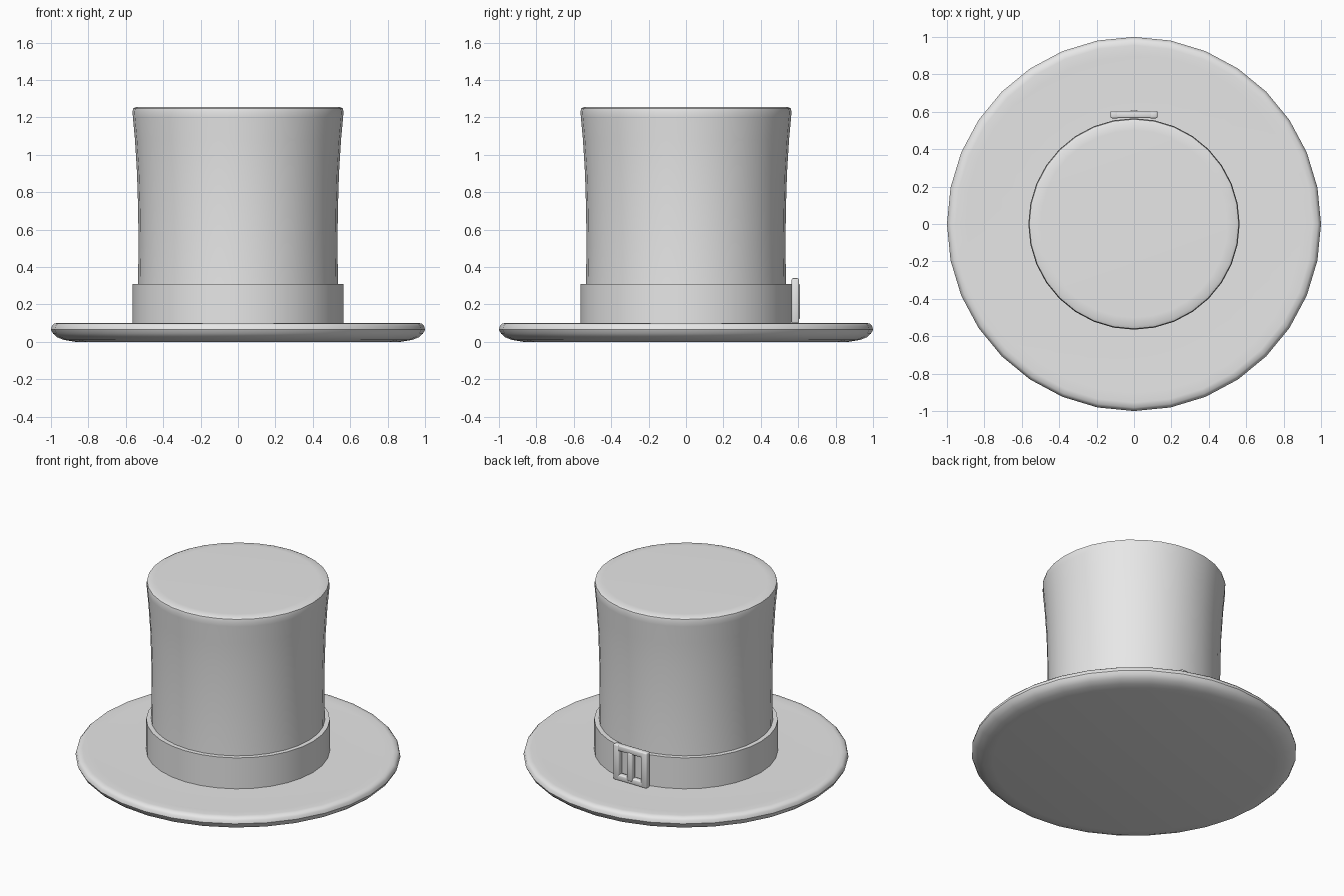
import bpy, bmesh, math
from mathutils import Matrix

cube = bpy.data.objects.get("Cube")
if cube:
    bpy.data.objects.remove(cube, do_unlink=True)

# One plain grey felt for the whole hat
felt = bpy.data.materials.new("grey_felt")
felt.use_nodes = True
GREY = (0.8, 0.8, 0.8, 1)
felt.diffuse_color = GREY
felt.node_tree.nodes["Principled BSDF"].inputs["Base Color"].default_value = GREY

SIDES = 32


def finish(name, bm, angle):
    bmesh.ops.recalc_face_normals(bm, faces=bm.faces)
    mesh = bpy.data.meshes.new(name)
    bm.to_mesh(mesh)
    bm.free()
    mesh.materials.append(felt)
    obj = bpy.data.objects.new(name, mesh)
    bpy.context.collection.objects.link(obj)
    bpy.ops.object.select_all(action='DESELECT')
    obj.select_set(True)
    bpy.context.view_layer.objects.active = obj
    bpy.ops.object.shade_smooth_by_angle(angle=math.radians(angle))
    return obj


def lathe(name, profile, angle=40, closed=False):
    """Turn a (radius, height) profile round the z axis."""
    bm = bmesh.new()
    rings = []
    for r, z in profile:
        rings.append([bm.verts.new((r * math.cos(math.tau * i / SIDES),
                                    r * math.sin(math.tau * i / SIDES), z))
                      for i in range(SIDES)])
    pairs = list(zip(rings, rings[1:]))
    if closed:
        pairs.append((rings[-1], rings[0]))
    for a, b in pairs:
        for i in range(SIDES):
            j = (i + 1) % SIDES
            bm.faces.new((a[i], a[j], b[j], b[i]))
    if not closed:
        bm.faces.new(rings[0])
        bm.faces.new(rings[-1])
    return finish(name, bm, angle)


def bar(name, x, y, z, sx, sy, sz, bevel=0.008):
    """Rounded box centred on x, y, z."""
    bm = bmesh.new()
    bmesh.ops.create_cube(bm, size=1, matrix=Matrix.Translation((x, y, z))
                          @ Matrix.Diagonal((sx, sy, sz, 1)))
    bmesh.ops.bevel(bm, geom=bm.edges[:], offset=bevel, segments=2,
                    profile=0.5, affect='EDGES')
    return finish(name, bm, 50)


# Brim: flat disc with a rounded rim
lathe("brim", [(0.87, 0), (0.93, 0.01), (0.968, 0.025), (0.99, 0.045),
               (1.0, 0.065), (0.995, 0.085), (0.982, 0.098), (0.955, 0.102),
               (0.9, 0.1), (0.56, 0.1)])

# Crown: slightly waisted and flared to the top
lathe("crown", [(0.54, 0.09), (0.535, 0.31), (0.532, 0.5), (0.534, 0.7),
                (0.54, 0.9), (0.551, 1.08), (0.562, 1.2), (0.564, 1.23),
                (0.56, 1.248), (0.545, 1.255), (0.5, 1.256)])

# Hat band
lathe("band", [(0.565, 0.09), (0.565, 0.31), (0.53, 0.31), (0.53, 0.09)],
      closed=True)

# Buckle at the back: square frame with a centre prong
BY, BZ = 0.585, 0.22
for side, label in ((-1, "right"), (1, "left")):
    bar("buckle_side_" + label, side * 0.104, BY, BZ, 0.044, 0.04, 0.24)
for z, label in ((0.12, "bottom"), (0.32, "top")):
    bar("buckle_" + label, 0, BY, z, 0.25, 0.038, 0.04)
bar("buckle_prong", 0, BY + 0.004, 0.215, 0.04, 0.042, 0.19)
